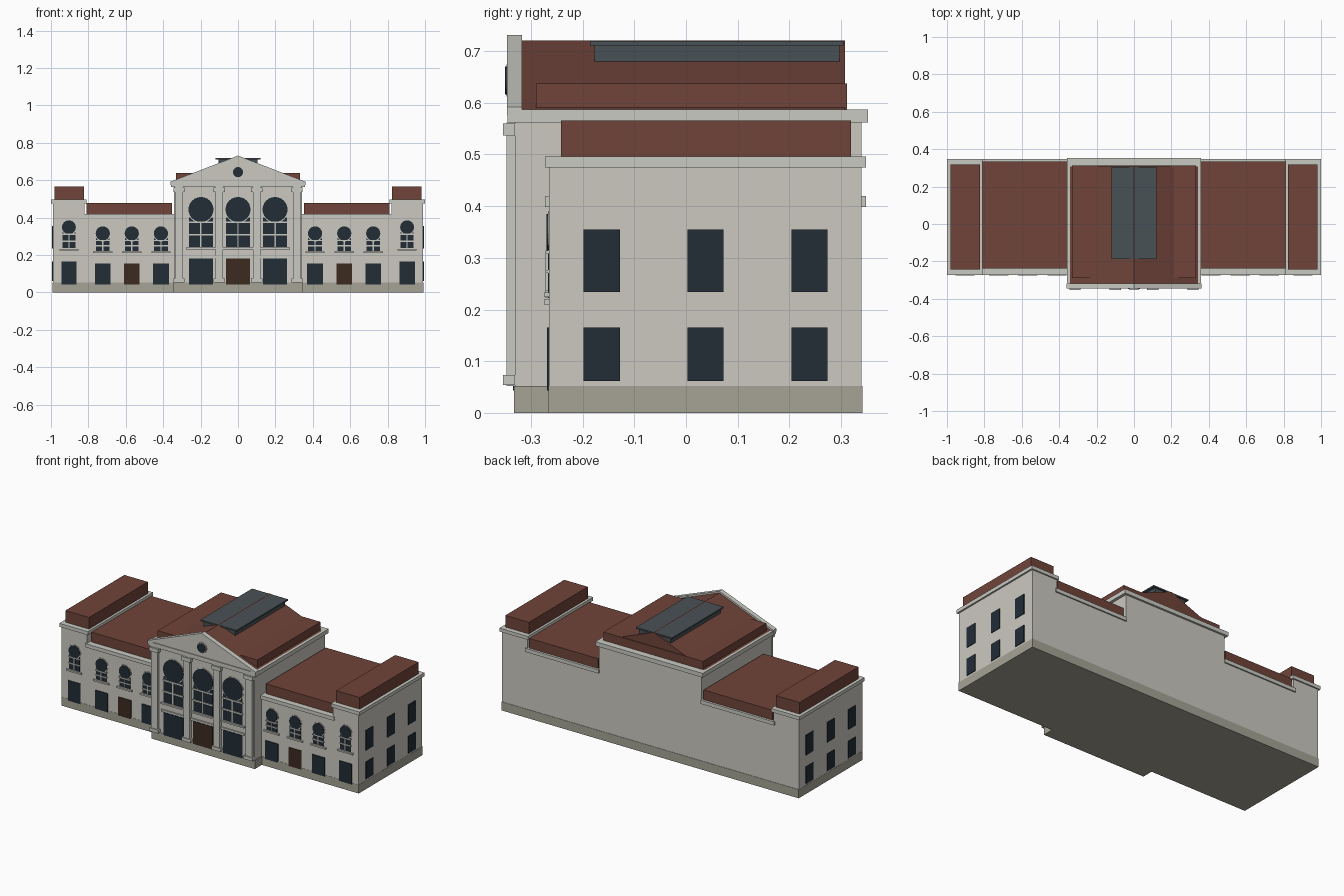
import bpy, bmesh
from math import pi
from mathutils import Matrix

if "Cube" in bpy.data.objects:
    bpy.data.objects.remove(bpy.data.objects["Cube"])


def material(name, hexcode):
    srgb = [int(hexcode[i:i + 2], 16) / 255 for i in (0, 2, 4)]
    col = [c / 12.92 if c < 0.04 else ((c + 0.055) / 1.055) ** 2.4 for c in srgb] + [1]
    m = bpy.data.materials.new(name)
    m.use_nodes = True
    m.diffuse_color = col
    m.node_tree.nodes["Principled BSDF"].inputs["Base Color"].default_value = col
    return m


WALL = material("pale stone", "cbc9c0")
TRIM = material("trim stone", "cacac3")
BASE = material("plinth stone", "a6a496")
ROOF = material("red roof", "70443a")
GLASS = material("dark glass", "222d36")
DOOR = material("brown door", "3d2b20")
SKY = material("skylight glass", "495155")


def finish(name, bm, mat):
    bmesh.ops.recalc_face_normals(bm, faces=bm.faces)
    me = bpy.data.meshes.new(name)
    bm.to_mesh(me)
    bm.free()
    me.materials.append(mat)
    ob = bpy.data.objects.new(name, me)
    bpy.context.collection.objects.link(ob)
    return ob


def box(name, x, y, z, mat):
    """Box from (min, max) pairs."""
    bm = bmesh.new()
    bmesh.ops.create_cube(bm, size=1)
    for v in bm.verts:
        v.co = [r[0] if c < 0 else r[1] for c, r in zip(v.co, (x, y, z))]
    return finish(name, bm, mat)


def disc(name, x, z, r, y, mat):
    """Round plate facing the front."""
    bm = bmesh.new()
    bmesh.ops.create_cone(bm, cap_ends=True, segments=24, radius1=r, radius2=r, depth=y[1] - y[0])
    bmesh.ops.transform(bm, verts=bm.verts, matrix=Matrix.Translation((x, sum(y) / 2, z)) @ Matrix.Rotation(pi / 2, 4, "X"))
    return finish(name, bm, mat)


def prism(name, profile, y, mat):
    """Profile in x and z, extruded along y."""
    bm = bmesh.new()
    face = bm.faces.new([bm.verts.new((px, y[0], pz)) for px, pz in profile])
    out = bmesh.ops.extrude_face_region(bm, geom=[face])
    new = [g for g in out["geom"] if isinstance(g, bmesh.types.BMVert)]
    bmesh.ops.translate(bm, verts=new, vec=(0, y[1] - y[0], 0))
    return finish(name, bm, mat)


def span(s, a, b):
    return tuple(sorted((s * a, s * b)))


def arched_window(name, x, z0, zc, r, face):
    """Round head over a mullioned light, with a surround and a sill."""
    disc(name + "_arch_surround", x, zc, r + 0.005, (face - 0.002, face + 0.01), TRIM)
    box(name + "_light", (x - r * 0.96, x + r * 0.96), (face - 0.002, face + 0.01), (z0, zc - r * 0.65), GLASS)
    disc(name + "_round_head", x, zc, r, (face - 0.005, face + 0.01), GLASS)
    top = zc - r
    t = 0.003 if r < 0.05 else 0.004
    bars = (face - 0.007, face)
    box(name + "_mullion", (x - t, x + t), bars, (z0, top), TRIM)
    for k, z in enumerate((top, (z0 + top) / 2)):
        box(f"{name}_transom_{k}", (x - r, x + r), bars, (z - t, z + t), TRIM)
    box(name + "_sill", (x - r - 0.013, x + r + 0.013), (face - 0.01, face), (z0 - 0.012, z0 - 0.003), TRIM)


def opening(name, x, half, z, face, mat):
    box(name, (x - half, x + half), (face - 0.004, face + 0.01), z, mat)


WING_Y, HALL_Y, BACK = -0.265, -0.331, 0.34

# Plinth
box("plinth", (-0.991, 0.991), (WING_Y - 0.001, BACK + 0.002), (0, 0.052), BASE)
box("hall_plinth", (-0.345, 0.345), (HALL_Y - 0.002, 0), (0, 0.052), BASE)

# Central hall
box("hall", (-0.341, 0.341), (HALL_Y, BACK), (0.04, 0.57), WALL)
box("hall_cornice", (-0.358, 0.358), (-0.345, 0.352), (0.562, 0.587), TRIM)
box("hall_attic_roof", (-0.332, 0.332), (-0.29, 0.312), (0.587, 0.637), ROOF)
prism("hall_gable_roof", [(-0.345, 0.586), (0.345, 0.586), (0, 0.721)], (-0.32, 0.308), ROOF)

# Pediment with raking cornices and round window
prism("pediment", [(-0.355, 0.586), (0.355, 0.586), (0, 0.725)], (-0.34, -0.318), WALL)
for s, side in ((1, "left"), (-1, "right")):
    rake = [(0, 0.731), (s * 0.36, 0.592), (s * 0.36, 0.575), (0, 0.714)]
    prism(side + "_raking_cornice", rake, (-0.346, -0.317), TRIM)
disc("oculus_ring", 0, 0.643, 0.031, (-0.347, -0.33), TRIM)
disc("oculus", 0, 0.643, 0.027, (-0.35, -0.33), GLASS)

# Skylight
box("skylight_body", (-0.105, 0.105), (-0.177, 0.297), (0.68, 0.712), SKY)
box("skylight_cap", (-0.12, 0.12), (-0.186, 0.305), (0.711, 0.7195), SKY)

# Pilasters
for i, x in enumerate((-0.315, -0.1, 0.1, 0.315)):
    for part, half, y, z in (("shaft", 0.021, -0.347, (0.052, 0.562)),
                             ("foot", 0.03, -0.354, (0.054, 0.073)),
                             ("capital", 0.03, -0.354, (0.537, 0.56))):
        box(f"pilaster_{part}_{i}", (x - half, x + half), (y, HALL_Y), z, TRIM)

# Hall openings
for i, x in enumerate((-0.198, 0, 0.198)):
    arched_window(f"hall_window_{i}", x, 0.242, 0.443, 0.067, HALL_Y)
    opening(f"hall_entry_{i}", x, 0.065, (0.043, 0.18), HALL_Y, GLASS if x else DOOR)
    box(f"hall_lintel_{i}", (x - 0.078, x + 0.078), (HALL_Y - 0.008, HALL_Y), (0.184, 0.196), TRIM)

for s, side in ((1, "left"), (-1, "right")):
    # Wing
    box(side + "_wing", span(s, 0.3, 0.85), (WING_Y, BACK), (0.04, 0.405), WALL)
    box(side + "_wing_cornice", span(s, 0.34, 0.83), (-0.273, 0.348), (0.398, 0.42), TRIM)
    box(side + "_wing_roof", span(s, 0.352, 0.81), (-0.237, 0.334), (0.42, 0.479), ROOF)
    for i, x in enumerate((0.412, 0.568, 0.723)):
        arched_window(f"{side}_wing_window_{i}", s * x, 0.222, 0.315, 0.038, WING_Y)
        opening(f"{side}_wing_entry_{i}", s * x, 0.042, (0.043, 0.155), WING_Y, DOOR if i == 1 else GLASS)

    # End pavilion
    box(side + "_pavilion", span(s, 0.82, 0.99), (WING_Y, BACK), (0.04, 0.48), WALL)
    box(side + "_pavilion_cornice", span(s, 0.81, 1), (-0.273, 0.348), (0.475, 0.496), TRIM)
    box(side + "_pavilion_roof", span(s, 0.824, 0.981), (-0.242, 0.319), (0.496, 0.566), ROOF)
    arched_window(side + "_pavilion_window", s * 0.904, 0.236, 0.348, 0.037, WING_Y)
    opening(side + "_pavilion_entry", s * 0.904, 0.041, (0.043, 0.165), WING_Y, GLASS)

    # Side windows
    for i, y in enumerate((-0.163, 0.038, 0.239)):
        for floor, z in (("lower", (0.062, 0.165)), ("upper", (0.234, 0.355))):
            box(f"{side}_{floor}_side_window_{i}", span(s, 0.98, 0.994), (y - 0.035, y + 0.035), z, GLASS)
